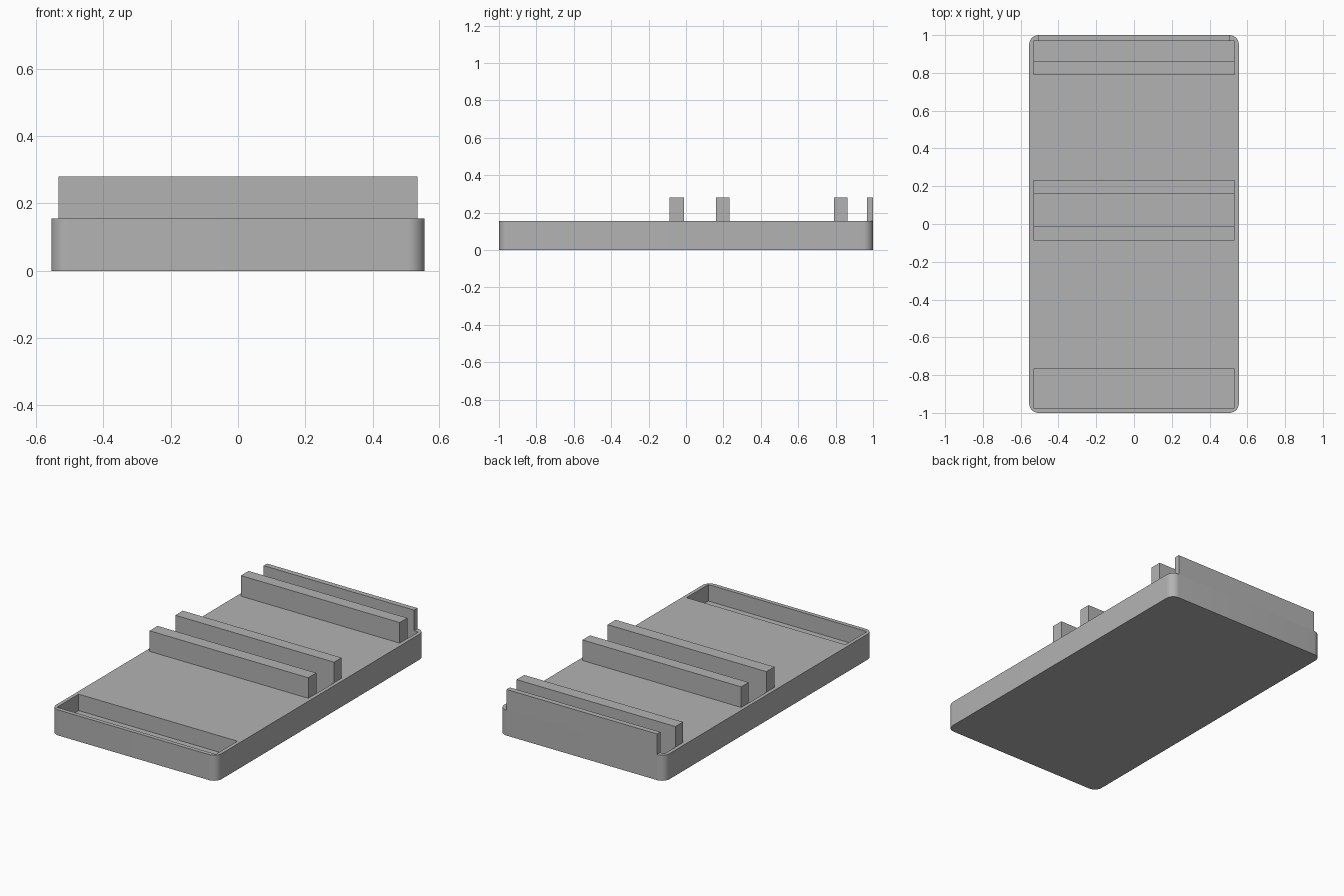
import bpy
import bmesh

cube = bpy.data.objects.get("Cube")
if cube:
    bpy.data.objects.remove(cube, do_unlink=True)

grey = bpy.data.materials.new("plain_grey")
grey.use_nodes = True
colour = (0.45, 0.45, 0.45, 1)
grey.diffuse_color = colour
grey.node_tree.nodes["Principled BSDF"].inputs["Base Color"].default_value = colour

HALF_X, RADIUS = 0.555, 0.05
DECK, TOP, FLOOR = 0.155, 0.28, 0.055
SLOT_X = 0.533


def box(name, half_x, y0, y1, z0, z1, radius=0):
    """Box spanning the given ranges, with optional rounded upright edges."""
    bm = bmesh.new()
    bmesh.ops.create_cube(bm, size=1)
    for v in bm.verts:
        v.co.x *= 2 * half_x
        v.co.y = y0 + (v.co.y + 0.5) * (y1 - y0)
        v.co.z = z0 + (v.co.z + 0.5) * (z1 - z0)
    if radius:
        upright = [e for e in bm.edges
                   if abs(e.verts[0].co.z - e.verts[1].co.z) > 0.01]
        bmesh.ops.bevel(bm, geom=upright, offset=radius, segments=10,
                        profile=0.5, affect='EDGES')
    mesh = bpy.data.meshes.new(name)
    bm.to_mesh(mesh)
    bm.free()
    mesh.materials.append(grey)
    obj = bpy.data.objects.new(name, mesh)
    bpy.context.collection.objects.link(obj)
    return obj


# Tray with rounded corners
tray = box("tray", HALF_X, -1, 1, 0, DECK, RADIUS)

# Front pocket and the two slots between the ribs, cut into the tray
for name, y0, y1 in (("front_pocket", -0.975, -0.767),
                     ("middle_slot", -0.01, 0.16),
                     ("back_slot", 0.863, 0.968)):
    cutter = box(name + "_cutter", SLOT_X, y0, y1, FLOOR, TOP)
    cutter.hide_render = True
    cutter.hide_set(True)
    cut = tray.modifiers.new(name, 'BOOLEAN')
    cut.object = cutter
    cut.operation = 'DIFFERENCE'
    cut.solver = 'EXACT'

# Cross ribs beside the slots
for name, y0, y1 in (("front_rib", -0.087, -0.01),
                     ("middle_rib", 0.16, 0.232),
                     ("back_rib", 0.79, 0.863)):
    box(name, SLOT_X, y0, y1, DECK, TOP)

# Raised back wall, flush with the straight part of the tray's end
box("back_wall", HALF_X - RADIUS, 0.968, 1, DECK, TOP)

# Smooth rounded corners, crisp edges
bpy.ops.object.select_all(action='DESELECT')
tray.select_set(True)
bpy.context.view_layer.objects.active = tray
bpy.ops.object.shade_smooth_by_angle(angle=0.6)
